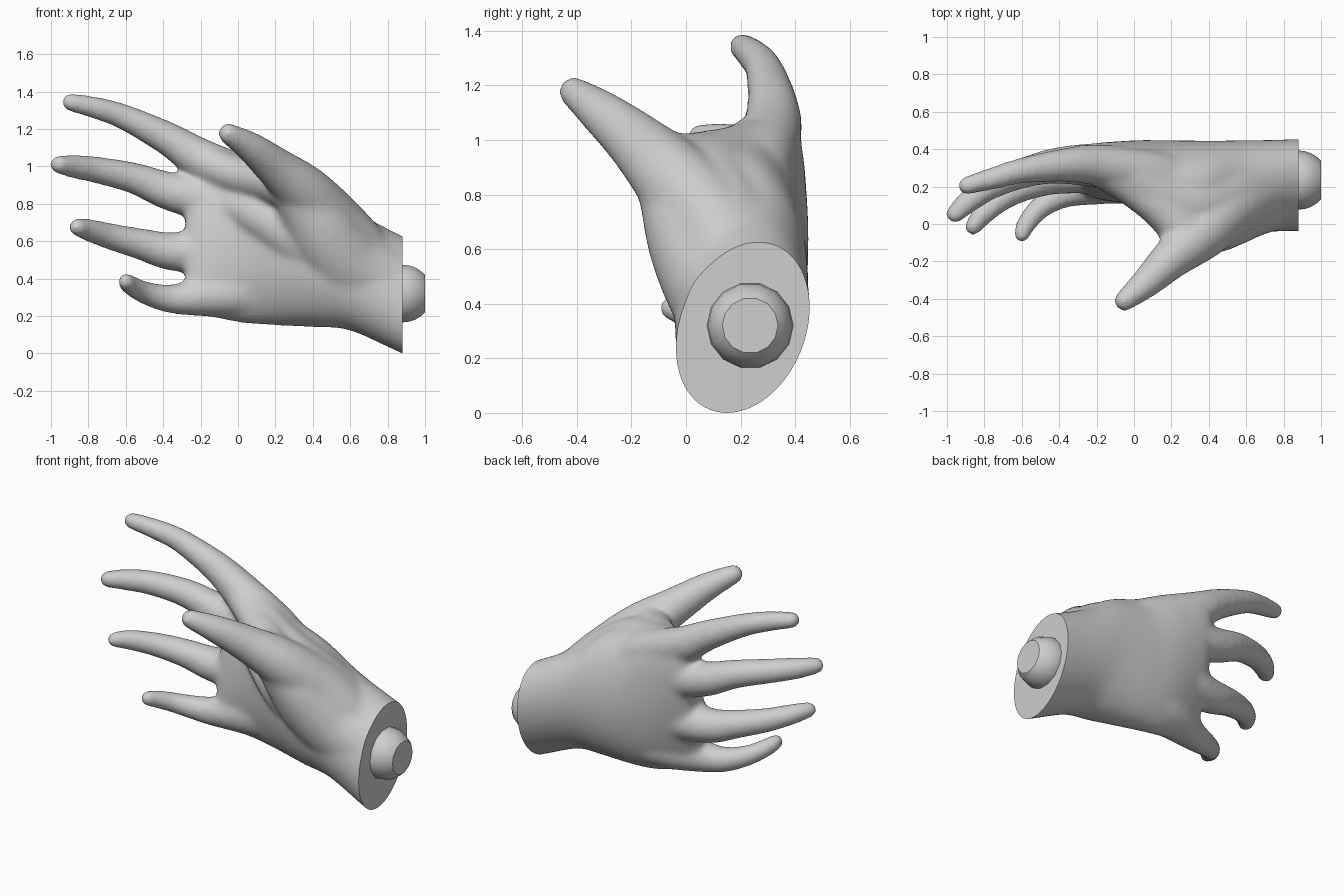
import bpy, bmesh
from math import sin, cos, pi, radians
from mathutils import Vector, Matrix

if "Cube" in bpy.data.objects:
    bpy.data.objects.remove(bpy.data.objects["Cube"])

WRIST_X = 0.88
SKIN = 0.011  # allowance for the shrinkage of softening

grey = bpy.data.materials.new("light_grey")
grey.use_nodes = True
grey.diffuse_color = (0.62, 0.62, 0.62, 1)
grey.node_tree.nodes["Principled BSDF"].inputs["Base Color"].default_value = (0.62, 0.62, 0.62, 1)


def spline(points, steps=8):
    """Smooth path through points of any dimension."""
    p = [Vector(q) for q in points]
    p = [p[0] * 2 - p[1]] + p + [p[-1] * 2 - p[-2]]
    out = []
    for a, b, c, d in zip(p, p[1:], p[2:], p[3:]):
        for i in range(steps):
            t = i / steps
            out.append((b * 2 + (c - a) * t + (a * 2 - b * 5 + c * 4 - d) * t ** 2
                        + (b * 3 - a - c * 3 + d) * t ** 3) * 0.5)
    return out + [p[-2]]


def loft(bm, rings):
    rows = [[bm.verts.new(co) for co in ring] for ring in rings]
    n = len(rows[0])
    for a, b in zip(rows, rows[1:]):
        for i in range(n):
            j = (i + 1) % n
            bm.faces.new((a[i], a[j], b[j], b[i]))
    bm.faces.new(rows[0])
    bm.faces.new(rows[-1])


def digit(bm, points, n=20):
    """Tapered tube from a rounded tip to a root buried in the palm."""
    path = spline(points)
    rings = []
    for i, q in enumerate(path):
        tangent = (path[min(i + 1, len(path) - 1)] - path[max(i - 1, 0)]).to_3d().normalized()
        u = tangent.cross(Vector((0, 0, 1))).normalized()
        v = tangent.cross(u)
        r = q[3] + SKIN
        rings.append([q.to_3d() + (u * cos(k * 2 * pi / n) + v * sin(k * 2 * pi / n)) * r
                      for k in range(n)])
    loft(bm, rings)
    for end in (path[0], path[-1]):
        bmesh.ops.create_uvsphere(bm, u_segments=n, v_segments=12, radius=end[3] + SKIN,
                                  matrix=Matrix.Translation(end.to_3d()))


def section(s, n=48):
    """Tilted ellipse across the palm: x, y, z, long half, short half, tilt."""
    x, y, z, long, short, tilt = s
    t = radians(tilt)
    ring = []
    for k in range(n):
        a = long * cos(k * 2 * pi / n)
        b = short * sin(k * 2 * pi / n)
        ring.append(Vector((x, y + a * sin(t) + b * cos(t), z + a * cos(t) - b * sin(t))))
    return ring


def cut_flat(bm, x):
    """Slice off everything beyond x and close the hole."""
    bmesh.ops.bisect_plane(bm, geom=bm.verts[:] + bm.edges[:] + bm.faces[:], dist=1e-5,
                           plane_co=(x, 0, 0), plane_no=(1, 0, 0), clear_outer=True)
    bmesh.ops.holes_fill(bm, edges=[e for e in bm.edges if e.is_boundary], sides=0)
    bmesh.ops.recalc_face_normals(bm, faces=bm.faces[:])


def finish(obj):
    obj.data.materials.clear()
    obj.data.materials.append(grey)
    bpy.ops.object.select_all(action='DESELECT')
    obj.select_set(True)
    bpy.context.view_layer.objects.active = obj
    bpy.ops.object.shade_smooth_by_angle(angle=radians(40))


def new_object(name, bm):
    mesh = bpy.data.meshes.new(name)
    bm.to_mesh(mesh)
    bm.free()
    obj = bpy.data.objects.new(name, mesh)
    bpy.context.collection.objects.link(obj)
    return obj


# Palm and wrist
bm = bmesh.new()
palm = [(1.06, .208, .24, .33, .229, 22), (WRIST_X, .208, .3125, .326, .23, 22),
        (.6, .2, .45, .33, .245, 10), (.4, .195, .535, .395, .25, 0),
        (.2, .225, .575, .425, .222, -1), (0, .27, .62, .455, .175, 4),
        (-.2, .283, .645, .44, .125, 11), (-.28, .275, .64, .39, .07, 12)]
loft(bm, [section(s) for s in spline(palm)])

# Index finger
digit(bm, [(-.895, .205, 1.343, .039), (-.75, .245, 1.31, .05), (-.6, .285, 1.26, .059),
           (-.37, .315, 1.145, .08), (-.2, .315, 1.04, .1), (.1, .27, .9, .11),
           (.35, .22, .74, .11)])
# Middle finger
digit(bm, [(-.957, .053, 1.01, .04), (-.88, .125, 1.0, .053), (-.75, .21, .98, .062),
           (-.55, .285, .935, .074), (-.36, .315, .865, .093), (-.1, .305, .81, .115),
           (.2, .25, .72, .1)])
# Ring finger
digit(bm, [(-.86, -.015, .675, .037), (-.8, .06, .66, .05), (-.68, .155, .625, .061),
           (-.52, .225, .585, .074), (-.35, .265, .545, .093), (-.1, .28, .55, .115),
           (.2, .25, .57, .1)])
# Little finger
digit(bm, [(-.6, -.055, .385, .035), (-.575, 0, .365, .043), (-.51, .08, .33, .05),
           (-.41, .145, .3, .061), (-.29, .185, .293, .078), (0, .245, .33, .13),
           (.3, .23, .37, .14)])
# Thumb
digit(bm, [(-.05, -.41, 1.175, .047), (.07, -.31, 1.1, .073), (.2, -.185, .995, .1),
           (.36, -.05, .86, .135), (.52, .1, .68, .16), (.72, .2, .46, .16)])
# Muscle between thumb and heel of the hand
digit(bm, [(.3, -.07, .87, .11), (.41, .02, .715, .175), (.5, .085, .58, .2),
           (.6, .14, .47, .208), (.75, .19, .39, .21), (.95, .21, .32, .19)])
# Web between thumb and index finger
digit(bm, [(-.2, .31, 1.03, .09), (-.02, .2, .96, .09), (.15, .08, .925, .1),
           (.29, -.06, .89, .12)])
# Saddle joining the thumb to the back of the hand
digit(bm, [(0, .24, .96, .1), (.16, .15, .9, .12), (.32, .1, .83, .14),
           (.5, .16, .69, .15), (.72, .22, .47, .16)])
# Hollow of the palm, filled beside the thumb
digit(bm, [(0, .2, .78, .09), (.15, .12, .72, .12), (.3, .1, .64, .16), (.5, .13, .5, .18)])
bmesh.ops.recalc_face_normals(bm, faces=bm.faces[:])
hand = new_object("hand", bm)

# Fuse the parts into one soft skin
remesh = hand.modifiers.new("fuse", 'REMESH')
remesh.mode = 'VOXEL'
remesh.voxel_size = 0.015
soften = hand.modifiers.new("soften", 'SMOOTH')
soften.factor = 0.5
soften.iterations = 20
depsgraph = bpy.context.evaluated_depsgraph_get()
fused = bpy.data.meshes.new_from_object(hand.evaluated_get(depsgraph))
hand.modifiers.clear()

# Flat wrist end
bm = bmesh.new()
bm.from_mesh(fused)
cut_flat(bm, WRIST_X)
bm.to_mesh(hand.data)
bm.free()
bpy.data.meshes.remove(fused)
finish(hand)

# Ball joint with a flat end
bm = bmesh.new()
bmesh.ops.create_uvsphere(bm, u_segments=14, v_segments=14, radius=0.158,
                          matrix=Matrix.Translation((WRIST_X, .235, .32)) @ Matrix.Rotation(pi / 2, 4, 'Y'))
cut_flat(bm, 1.0)
finish(new_object("wrist_joint", bm))
